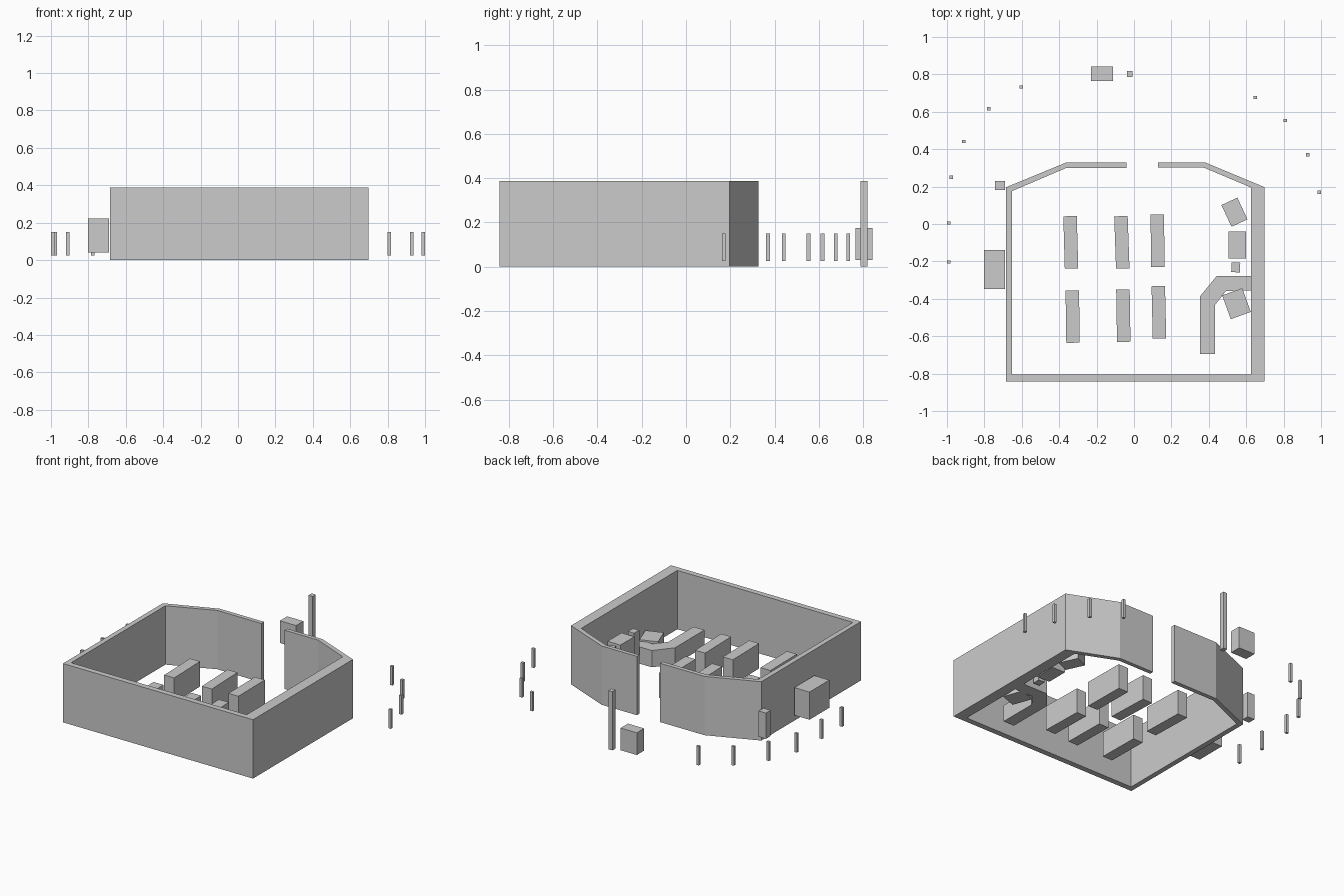
import bpy, bmesh
from math import radians


def prism(name, outline, z0, z1):
    """Extrude a closed plan outline from z0 to z1."""
    bm = bmesh.new()
    face = bm.faces.new([bm.verts.new((x, y, z0)) for x, y in outline])
    top = bmesh.ops.extrude_face_region(bm, geom=[face])["geom"]
    verts = [g for g in top if isinstance(g, bmesh.types.BMVert)]
    bmesh.ops.translate(bm, verts=verts, vec=(0, 0, z1 - z0))
    bmesh.ops.recalc_face_normals(bm, faces=bm.faces)
    mesh = bpy.data.meshes.new(name)
    bm.to_mesh(mesh)
    bm.free()
    obj = bpy.data.objects.new(name, mesh)
    bpy.context.collection.objects.link(obj)
    return obj


def box(name, x, y, w, d, z0, z1, turn=0):
    """Upright box centred on x, y and turned about its own axis."""
    a, b = w / 2, d / 2
    obj = prism(name, [(-a, -b), (a, -b), (a, b), (-a, b)], z0, z1)
    obj.location = (x, y, 0)
    obj.rotation_euler.z = radians(turn)
    return obj


# Building shell: one continuous wall with a doorway at the back
prism("building_walls", [
    (-0.04, 0.328), (-0.364, 0.328), (-0.685, 0.196), (-0.685, -0.841),
    (0.698, -0.841), (0.698, 0.197), (0.383, 0.328), (0.128, 0.328),
    (0.128, 0.302), (0.372, 0.302), (0.626, 0.195), (0.626, -0.804),
    (-0.652, -0.804), (-0.652, 0.176), (-0.361, 0.30), (-0.04, 0.30)], 0, 0.387)

# Two rows of shop shelves, each slightly askew
for i, (x, y, turn) in enumerate([
        (-0.338, -0.098, 1.6), (-0.065, -0.098, 2.0), (0.126, -0.09, 0.6),
        (-0.328, -0.495, 0.8), (-0.057, -0.49, 0.9), (0.133, -0.472, 1.3)]):
    box(f"shelf_{i + 1}", x, y, 0.072, 0.28, 0.0, 0.165, turn)

# Bent service counter
prism("counter", [
    (0.352, -0.695), (0.432, -0.695), (0.432, -0.434), (0.492, -0.358),
    (0.626, -0.356), (0.626, -0.277), (0.443, -0.277), (0.352, -0.388)], 0, 0.11)

# Machines along the right wall
box("corner_machine", 0.537, 0.063, 0.094, 0.128, 0.02, 0.22, 25)
box("wall_machine", 0.552, -0.112, 0.094, 0.145, 0.02, 0.22, -0.5)
box("small_machine", 0.544, -0.232, 0.046, 0.052, 0.02, 0.23, -3)
box("counter_cabinet", 0.548, -0.426, 0.114, 0.135, 0.0, 0.12, 20)

# Equipment outside the building
box("side_cabinet", -0.746, -0.243, 0.11, 0.207, 0.04, 0.222)
box("side_bin", -0.717, 0.206, 0.052, 0.05, 0.04, 0.21)
box("yard_box", -0.172, 0.803, 0.118, 0.076, 0.03, 0.176)
box("sign_pole", -0.023, 0.803, 0.03, 0.032, 0, 0.387)

# Bollards in an arc around the yard
for i, (x, y) in enumerate([
        (-0.603, 0.733), (-0.776, 0.616), (-0.91, 0.441), (-0.978, 0.25),
        (-0.991, 0.006), (-0.991, -0.204), (0.648, 0.676), (0.808, 0.553),
        (0.929, 0.37), (0.991, 0.17)]):
    box(f"bollard_{i + 1}", x, y, 0.018, 0.017, 0.025, 0.15)
